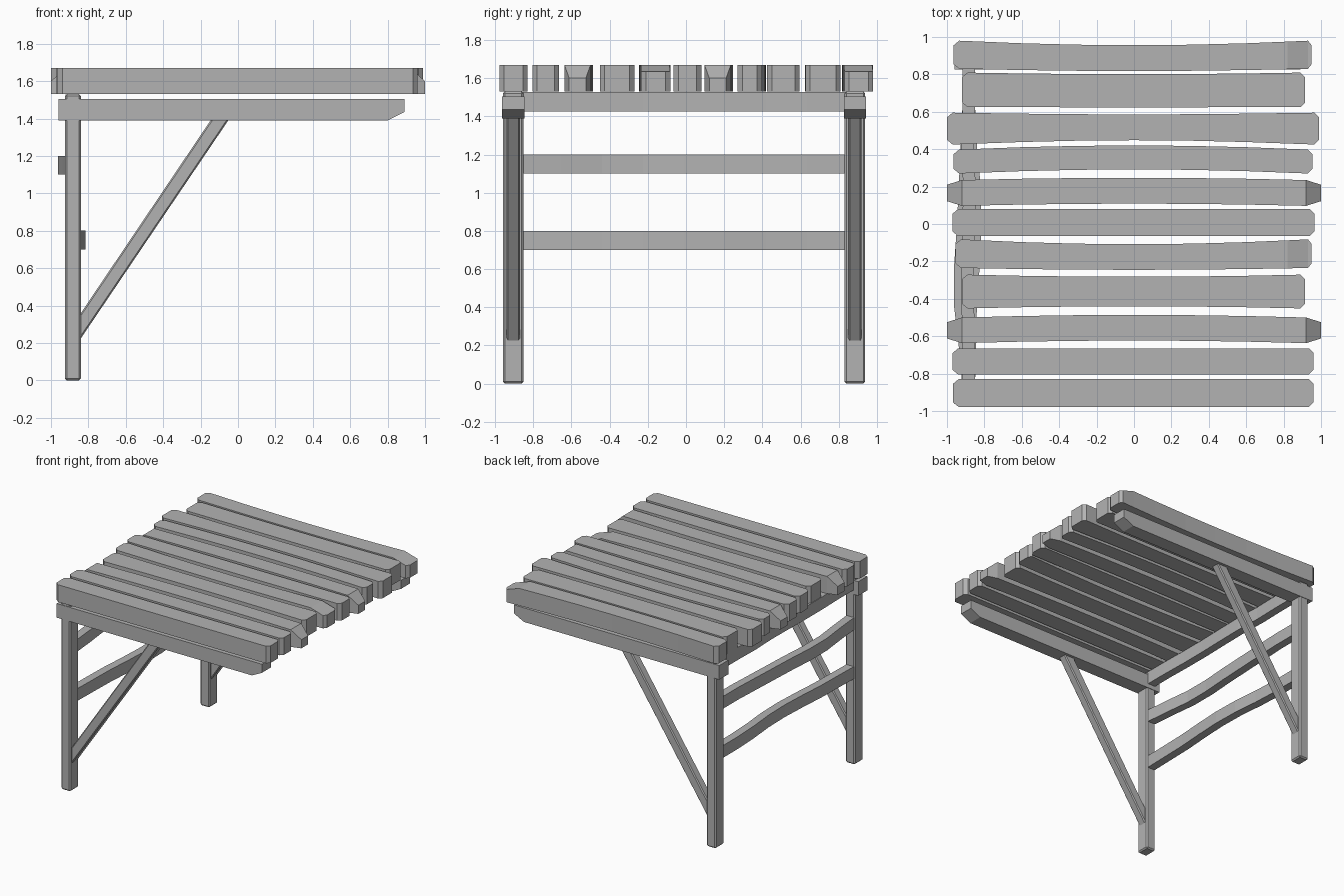
import bpy, bmesh

cube = bpy.data.objects.get("Cube")
if cube:
    bpy.data.objects.remove(cube, do_unlink=True)

mat = bpy.data.materials.new("grey_wood")
mat.use_nodes = True
GREY = (0.45, 0.45, 0.45, 1)
mat.diffuse_color = GREY
mat.node_tree.nodes["Principled BSDF"].inputs["Base Color"].default_value = GREY

SLAT_BOTTOM, SLAT_TOP = 1.53, 1.67


def loft(name, rings):
    """Skin a row of equal-sized cross-sections and cap both ends."""
    bm = bmesh.new()
    loops = [[bm.verts.new(p) for p in ring] for ring in rings]
    n = len(loops[0])
    for a, b in zip(loops, loops[1:]):
        for i in range(n):
            j = (i + 1) % n
            bm.faces.new((a[i], a[j], b[j], b[i]))
    bm.faces.new(loops[0])
    bm.faces.new(loops[-1])
    bmesh.ops.recalc_face_normals(bm, faces=bm.faces)
    mesh = bpy.data.meshes.new(name)
    bm.to_mesh(mesh)
    bm.free()
    mesh.materials.append(mat)
    obj = bpy.data.objects.new(name, mesh)
    bpy.context.collection.objects.link(obj)
    return obj


def section(x, y, half, low, high):
    return [(x, y - half, low), (x, y + half, low), (x, y + half, high), (x, y - half, high)]


def slat(name, x0, x1, y0, y1, bow=0.0, belly=0.0, tip="square"):
    """Bowed board with clipped corners; the tip style slopes the top of its ends."""
    mid, half = (y0 + y1) / 2, (y1 - y0) / 2
    clip = {"square": 0.025, "worn": 0.02, "sloped": 0.08}[tip]
    left = clip if tip == "sloped" else 0.03
    xs = [x0, x0 + left, -0.6, -0.3, 0, 0.3, 0.6]
    if tip == "worn":
        xs.append(0.82)
    xs += [x1 - clip, x1]
    rings = []
    for i, x in enumerate(xs):
        bend = max(0, 1 - x * x / 0.85)
        end = i in (0, len(xs) - 1)
        high = SLAT_TOP
        if tip == "sloped" and end:
            high -= 0.07
        if tip == "worn" and x > 0.85:
            high -= 0.035
        width = half + belly * bend - (0.025 if end else 0)
        rings.append(section(x, mid + bow * bend, width, SLAT_BOTTOM, high))
    return loft(name, rings)


# Seat slats, from back to front
slats = [
    (-0.965, 0.95, 0.83, 0.98, -0.018, -0.006, "worn"),
    (-0.92, 0.915, 0.625, 0.81, -0.005, -0.004, "square"),
    (-1.0, 0.99, 0.425, 0.595, 0.007, -0.016, "square"),
    (-0.965, 0.955, 0.27, 0.398, 0.022, 0, "square"),
    (-1.0, 1.0, 0.097, 0.235, 0.012, 0, "sloped"),
    (-0.97, 0.965, -0.065, 0.08, 0, 0, "square"),
    (-0.955, 0.95, -0.235, -0.082, -0.018, -0.008, "worn"),
    (-0.92, 0.915, -0.452, -0.27, 0, -0.012, "square"),
    (-1.0, 1.0, -0.637, -0.5, 0.014, 0, "sloped"),
    (-0.97, 0.96, -0.805, -0.665, 0, 0, "square"),
    (-0.968, 0.96, -0.978, -0.83, 0, 0, "square"),
]
for number, data in enumerate(slats, 1):
    slat(f"seat_slat_{number}", *data)


def extrude_y(name, profile, y, half, bevel=0.0):
    obj = loft(name, [[(x, y + s * half, z) for x, z in profile] for s in (-1, 1)])
    if bevel:
        mod = obj.modifiers.new("edges", "BEVEL")
        mod.width, mod.segments = bevel, 1
    return obj


# Side frames: leg, seat beam and diagonal brace
for side, y in (("front", -0.905), ("back", 0.885)):
    leg = [(-0.925, 0), (-0.84, 0), (-0.84, 1.53), (-0.925, 1.53)]
    extrude_y(side + "_leg", leg, y, 0.054, 0.01)
    beam = [(-0.96, 1.39), (0.8, 1.39), (0.89, 1.435), (0.89, 1.505), (-0.96, 1.505)]
    extrude_y(side + "_seat_beam", beam, y, 0.058)
    brace = [(-0.85, 0.21), (-0.045, 1.4), (-0.14, 1.4), (-0.85, 0.345)]
    extrude_y(side + "_brace", brace, y, 0.035, 0.008)


def rail(name, low, high, offsets):
    """Crooked bar between the two legs, given its sideways drift along y."""
    rings = []
    for i, dx in enumerate(offsets):
        y = -0.87 + 1.72 * i / (len(offsets) - 1)
        a, b = -0.917 + dx, -0.85 + dx
        rings.append([(a, y, low), (b, y, low), (b, y, high), (a, y, high)])
    return loft(name, rings)


# Crooked rails between the legs
rail("top_rail", 1.425, 1.528, [0, 0, -0.005, -0.005, 0, 0.003, -0.005, 0, 0])
rail("middle_rail", 1.1, 1.2, [0, -0.02, -0.045, -0.045, -0.03, -0.02, -0.01, 0, 0])
rail("lower_rail", 0.7, 0.8, [0, 0.005, 0.01, 0.025, 0.035, 0.03, 0.01, 0, 0])
